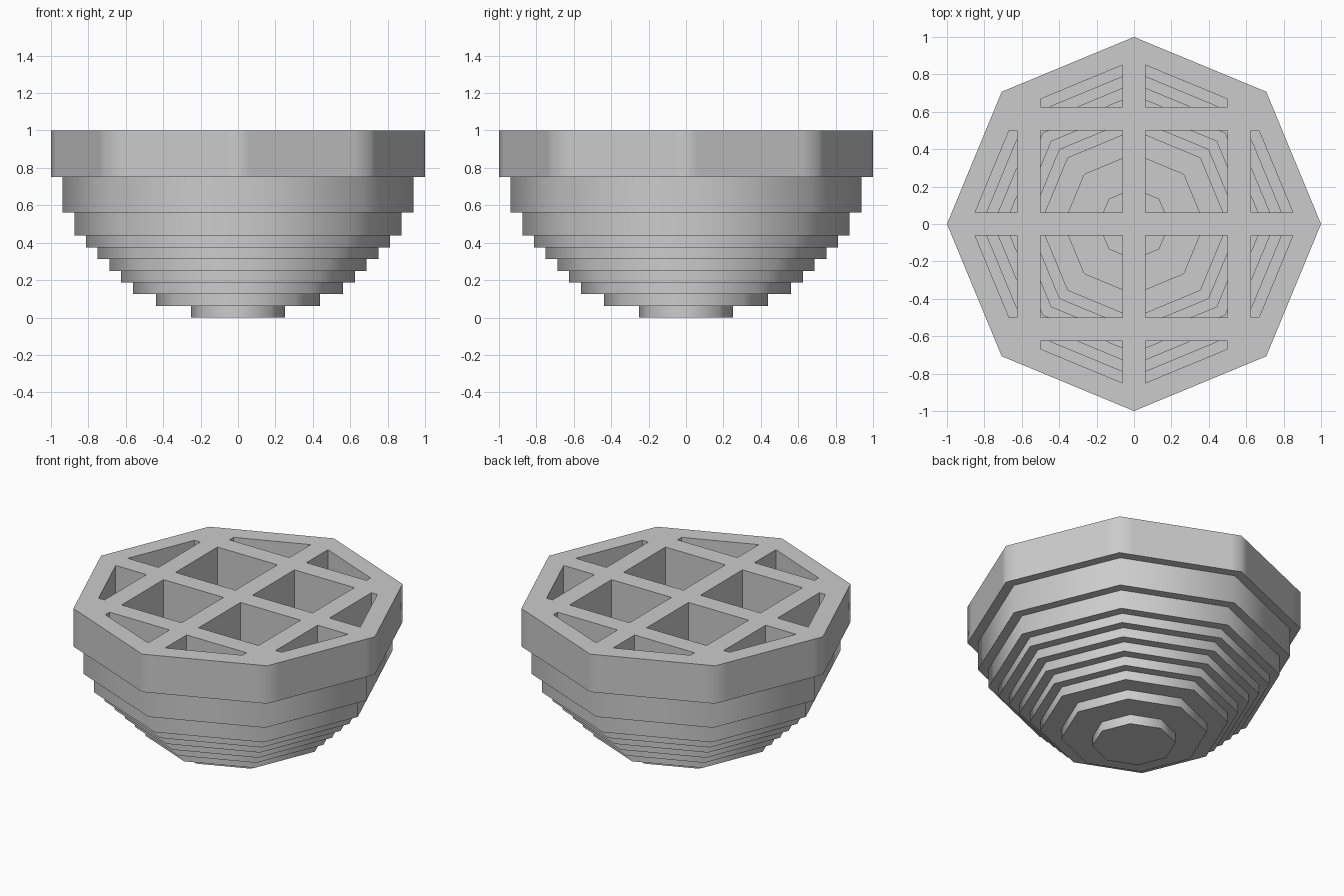
import bpy, bmesh, math
from mathutils import Vector

if "Cube" in bpy.data.objects:
    bpy.data.objects.remove(bpy.data.objects["Cube"])

U = 1 / 16  # model unit
LIMIT = math.radians(50)


def octagon(bm, r, z):
    return [bm.verts.new((r * math.cos(i * math.pi / 4), r * math.sin(i * math.pi / 4), z))
            for i in range(8)]


def bridge(bm, a, b):
    for i in range(8):
        j = (i + 1) % 8
        bm.faces.new((a[i], a[j], b[j], b[i]))


def add_object(name, bm):
    me = bpy.data.meshes.new(name)
    bm.to_mesh(me)
    bm.free()
    ob = bpy.data.objects.new(name, me)
    bpy.context.collection.objects.link(ob)
    bpy.ops.object.select_all(action='DESELECT')
    ob.select_set(True)
    bpy.context.view_layer.objects.active = ob
    return ob


# Stepped octagonal bowl: outer radius and top height of each tier, in units
tiers = [(4, 1), (7, 2), (9, 3), (10, 4), (11, 5), (12, 6), (13, 7), (14, 9), (15, 12)]
outer, inner = [], []
z = 0
for k, (r, top) in enumerate(tiers):
    outer += [(r, z), (r, top)]
    if k:
        hole = tiers[k - 1][0] - 1
        inner += [(hole, z), (hole, top)]
    z = top
profile = outer + inner[::-1]
bm = bmesh.new()
rings = [octagon(bm, r * U, h * U) for r, h in profile]
for a, b in zip(rings, rings[1:]):
    bridge(bm, a, b)
bm.faces.new(rings[0])
bm.faces.new(rings[-1])
bmesh.ops.recalc_face_normals(bm, faces=bm.faces)
add_object("stepped_bowl", bm)
bpy.ops.object.shade_smooth_by_angle(angle=LIMIT)

# Top rim with crossing bars: flat octagon cut along grid lines, cells removed
bm = bmesh.new()
rim, mouth = octagon(bm, 1, 1), octagon(bm, 14 * U, 1)
bridge(bm, rim, mouth)
bm.faces.new(mouth)
for axis in (Vector((1, 0, 0)), Vector((0, 1, 0))):
    for d in (-10, -8, -1, 1, 8, 10):
        bmesh.ops.bisect_plane(bm, geom=bm.verts[:] + bm.edges[:] + bm.faces[:],
                               dist=1e-5, plane_co=axis * d * U, plane_no=axis)


def in_gap(v):
    return 1 < abs(v) / U < 8 or abs(v) / U > 10


def in_mouth(c):
    apothem = 14 * U * math.cos(math.pi / 8)
    return all(c.x * math.cos(a) + c.y * math.sin(a) < apothem
               for a in [(i + 0.5) * math.pi / 4 for i in range(8)])


cells = [f for f in bm.faces
         if (lambda c: in_mouth(c) and in_gap(c.x) and in_gap(c.y))(f.calc_center_median())]
bmesh.ops.delete(bm, geom=cells, context='FACES')
for f in bm.faces:
    f.normal_update()
    if f.normal.z < 0:
        f.normal_flip()
lattice = add_object("lattice_rim", bm)
thick = lattice.modifiers.new("thickness", 'SOLIDIFY')
thick.thickness = 4 * U
thick.offset = -1
bpy.ops.object.convert(target='MESH')
bpy.ops.object.shade_smooth_by_angle(angle=LIMIT)
